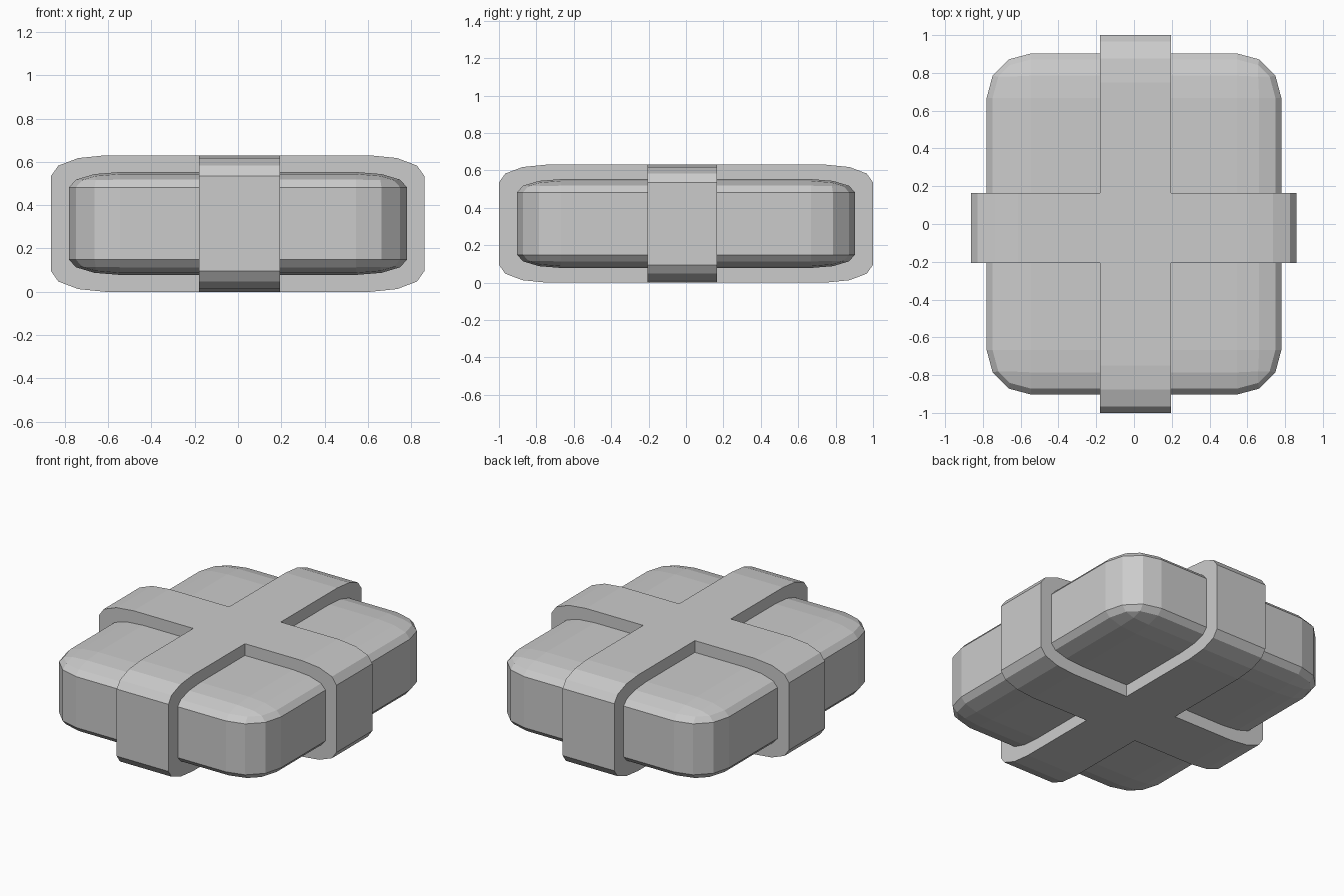
import bpy
import bmesh
from mathutils import Vector

if "Cube" in bpy.data.objects:
    bpy.data.objects.remove(bpy.data.objects["Cube"])

SEGMENTS = 3


def rounded_box(name, lo, hi, radius, squash, along=None):
    """Box with 3-step rounded edges, flattened in z by `squash`.
    With `along`, only the edges parallel to that axis are rounded."""
    lo, hi = Vector(lo), Vector(hi)
    size, centre = hi - lo, (lo + hi) / 2
    bm = bmesh.new()
    bmesh.ops.create_cube(bm, size=1)
    for v in bm.verts:
        v.co = Vector((v.co.x * size.x, v.co.y * size.y, v.co.z * size.z / squash))
    edges = [e for e in bm.edges if along is None
             or abs((e.verts[0].co - e.verts[1].co)[along]) > 1e-4]
    bmesh.ops.bevel(bm, geom=edges, offset=radius, offset_type='OFFSET',
                    segments=SEGMENTS, profile=0.5, affect='EDGES')
    for v in bm.verts:
        v.co.z *= squash
        v.co += centre
    bmesh.ops.recalc_face_normals(bm, faces=bm.faces)
    mesh = bpy.data.meshes.new(name)
    bm.to_mesh(mesh)
    bm.free()
    obj = bpy.data.objects.new(name, mesh)
    bpy.context.collection.objects.link(obj)
    return obj


# Soft rounded body
body = rounded_box("wrapped_package", (-0.78, -0.903, 0.078), (0.78, 0.903, 0.553),
                   0.235, 0.30)

# Two crossing straps that wrap right round the body
straps = [
    rounded_box("long_strap", (-0.18, -1.0, 0.0), (0.195, 1.0, 0.63), 0.25, 0.38, along=0),
    rounded_box("short_strap", (-0.863, -0.207, 0.0), (0.86, 0.165, 0.63), 0.25, 0.38, along=1),
]

# Fuse the straps into the body so no hidden faces remain
bpy.context.view_layer.objects.active = body
for strap in straps:
    mod = body.modifiers.new("fuse", 'BOOLEAN')
    mod.operation = 'UNION'
    mod.solver = 'EXACT'
    mod.object = strap
    bpy.ops.object.modifier_apply(modifier=mod.name)
    bpy.data.objects.remove(strap, do_unlink=True)
